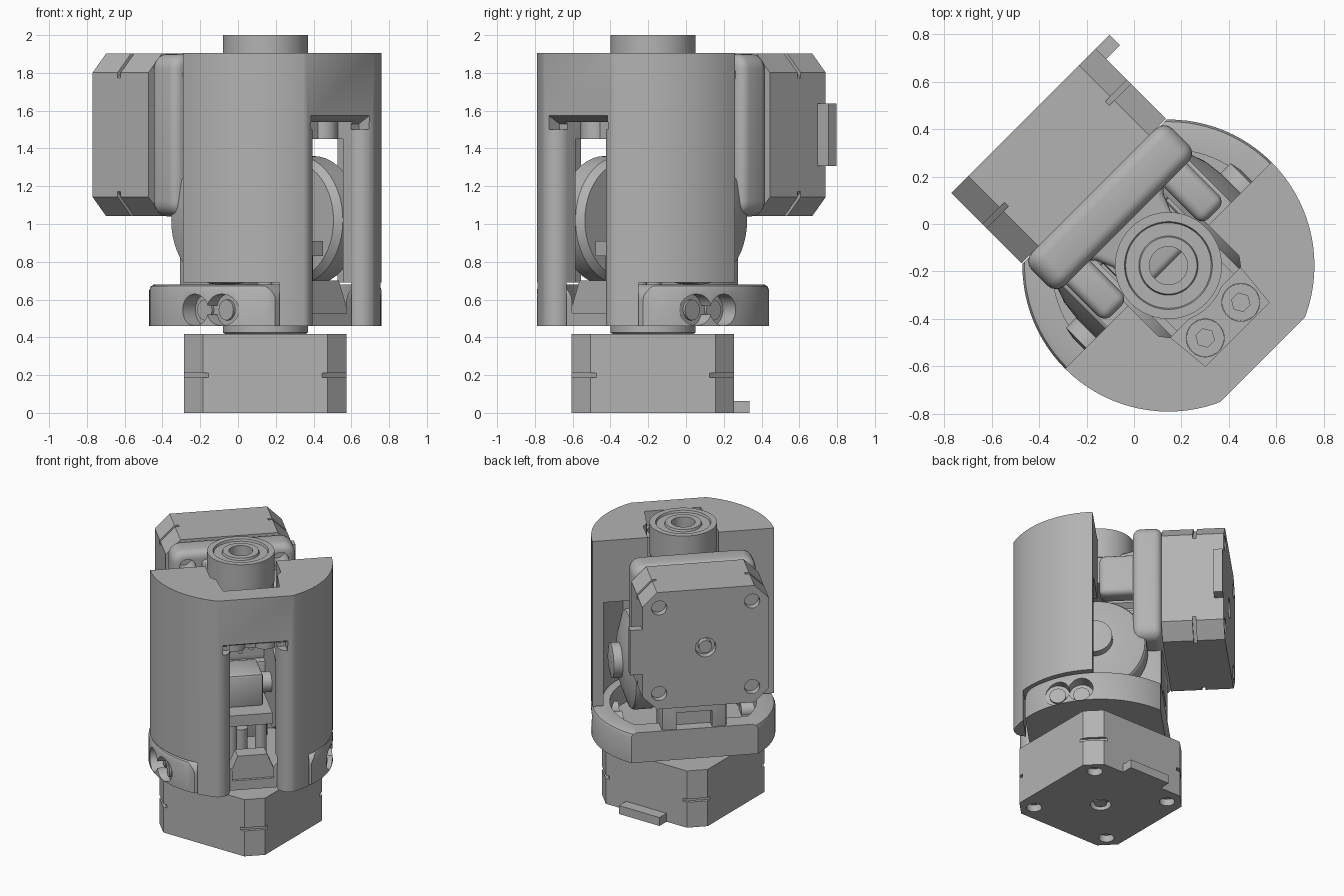
import bpy, bmesh, math
from mathutils import Matrix

cube = bpy.data.objects.get("Cube")
if cube:
    bpy.data.objects.remove(cube, do_unlink=True)

grey = bpy.data.materials.new("plain grey")
grey.use_nodes = True
grey.diffuse_color = (0.45, 0.45, 0.45, 1)
grey.node_tree.nodes["Principled BSDF"].inputs["Base Color"].default_value = grey.diffuse_color
parts = []


def make(name, bm):
    bmesh.ops.remove_doubles(bm, verts=bm.verts, dist=1e-5)
    bmesh.ops.recalc_face_normals(bm, faces=bm.faces)
    me = bpy.data.meshes.new(name)
    bm.to_mesh(me)
    bm.free()
    me.materials.append(grey)
    ob = bpy.data.objects.new(name, me)
    bpy.context.collection.objects.link(ob)
    parts.append(ob)
    return ob


def prism(name, pts, axis, lo, hi):
    """Extrude a 2D outline along x, y or z."""
    place = {"x": lambda a, b, h: (h, a, b), "y": lambda a, b, h: (a, h, b),
             "z": lambda a, b, h: (a, b, h)}[axis]
    bm = bmesh.new()
    low = [bm.verts.new(place(a, b, lo)) for a, b in pts]
    top = [bm.verts.new(place(a, b, hi)) for a, b in pts]
    bm.faces.new(low)
    bm.faces.new(top)
    for i in range(len(pts)):
        j = (i + 1) % len(pts)
        bm.faces.new((low[i], low[j], top[j], top[i]))
    return make(name, bm)


def arc(ca, cb, r, start, end, n=8):
    angles = [math.radians(start + (end - start) * i / n) for i in range(n + 1)]
    return [(ca + r * math.cos(t), cb + r * math.sin(t)) for t in angles]


def disc(name, axis, r, lo, hi, ca=0, cb=0, n=32):
    return prism(name, arc(ca, cb, r, 0, 360, n)[:-1], axis, lo, hi)


def box(name, x0, x1, y0, y1, z0, z1):
    return prism(name, [(x0, y0), (x1, y0), (x1, y1), (x0, y1)], "z", z0, z1)


def lathe(name, profile, n=72):
    """Spin an (r, h) outline, open or closed on the axis, around z."""
    bm = bmesh.new()
    rings = [[bm.verts.new((r * math.cos(2 * math.pi * i / n), r * math.sin(2 * math.pi * i / n), h))
              for i in range(n)] for r, h in profile]
    closed = profile[0][0] > 0
    for k in range(len(rings) if closed else len(rings) - 1):
        a, b = rings[k], rings[(k + 1) % len(rings)]
        for i in range(n):
            j = (i + 1) % n
            bm.faces.new((a[i], a[j], b[j], b[i]))
    bmesh.ops.dissolve_degenerate(bm, dist=1e-6, edges=bm.edges)
    return make(name, bm)


def apply(ob):
    dg = bpy.context.evaluated_depsgraph_get()
    me = bpy.data.meshes.new_from_object(ob.evaluated_get(dg))
    ob.modifiers.clear()
    ob.data = me


def combine(ob, others, op="DIFFERENCE"):
    for other in others:
        mod = ob.modifiers.new("cut", "BOOLEAN")
        mod.operation, mod.solver, mod.object = op, "EXACT", other
        apply(ob)
        parts.remove(other)
        bpy.data.objects.remove(other, do_unlink=True)


def bevel(ob, width, segments=4):
    mod = ob.modifiers.new("round", "BEVEL")
    mod.width, mod.segments, mod.limit_method = width, segments, "ANGLE"
    apply(ob)


def mirrored(pts):
    return pts + [(-a, b) for a, b in reversed(pts)]


# Stepper motors, modelled with the rear plate at z = 0
def motor(name, matrix):
    s, c = 0.43, 0.33
    body = prism(name, [(s, -c), (s, c), (c, s), (-c, s), (-s, c), (-s, -c), (-c, -s), (c, -s)], "z", 0, 0.418)
    cuts = [disc("recess", "z", 0.07, -0.1, 0.05)]
    for a in (-1, 1):
        for b in (-1, 1):
            cuts.append(disc("hole", "z", 0.052, -0.1, 0.05, a * 0.315, b * 0.315, 20))
            cuts.append(prism("slit", [(a * 0.29, b * 0.44), (a * 0.5, b * 0.5), (a * 0.44, b * 0.29)],
                              "z", 0.187, 0.21))
    combine(body, cuts)
    plug = box(name + "_connector", 0.42, 0.512, -0.165, 0.165, 0, 0.062)
    shaft = disc(name + "_shaft", "z", 0.045, 0.01, 0.7)
    for ob in (body, plug, shaft):
        ob.data.transform(matrix)


motor("base_motor", Matrix.Rotation(math.radians(45), 4, "Z"))
motor("upper_motor", Matrix.Translation((0, 0.863, 1.472)) @ Matrix.Rotation(math.radians(90), 4, "X"))

# Outer half shell with a flat front, inner cavity and window
shell = disc("half_shell", "z", 0.615, 0.46, 1.905, n=96)
flare = [(0.16, -0.36)] + arc(0.24, -0.48, 0.08, 180, 270) + [(0.24, -0.7)]
chamber = [p for p in arc(0, 0, 0.54, -52, 52, 24)]
combine(shell, [
    box("back", -1, 1, 0, 1, 0, 3),
    box("front", -1, 1, -1, -0.56, 0, 3),
    prism("chamber", mirrored([(0.335, -0.42)] + chamber), "z", 0.3, 1.45),
    prism("slot", mirrored([(0.21, -0.22), (0.24, -0.18), (0.24, 0.2)]), "z", 0.3, 3),
    prism("pocket", mirrored([(0.19, -0.41), (0.21, -0.2)]), "z", 1.8, 3),
    prism("window", mirrored(flare), "z", 0.3, 1.54),
    prism("window_top", [(-0.48, 1.5), (-0.48, 1.53), (-0.57, 1.58), (-0.57, 1.5)], "x", -0.22, 0.22),
    box("clamp_gap", -1, 1, -0.485, 1, 0.3, 0.69),
    disc("bearing_gap", "z", 0.24, 1.4, 3, n=48),
] + [disc("screw_hole", "z", 0.08, 1.6, 3, x, -0.325) for x in (-0.106, 0.106)])
for x in (-0.106, 0.106):
    combine(disc("shell_screw", "z", 0.079, 1.45, 1.73, x, -0.325),
            [disc("socket", "z", 0.04, 1.68, 1.8, x, -0.325, 6)])

# Base clamp: a rounded tray with a flat back and screw holes on both sides
clamp = lathe("base_clamp", [(0, 0.46), (0.615, 0.46), (0.615, 0.65), (0.606, 0.671), (0.585, 0.68),
                             (0.49, 0.68), (0.49, 0.53), (0, 0.53)], 96)
end = [(-0.7, 0.4), (-0.47, 0.4)] + arc(-0.39, 0.6, 0.08, 180, 90) + [(-0.39, 0.8), (-0.7, 0.8)]
combine(clamp, [prism("ends", end, "x", -1, 1), box("rear", -1, 1, 0.44, 1, 0, 1)])
combine(clamp, [disc("hole", "x", 0.084, s * 0.52, s * 0.8, y, 0.545)
                for s in (-1, 1) for y in (-0.08, -0.24)])
box("clamp_back_wall", -0.4, 0.4, 0.31, 0.44, 0.47, 0.68)
for s in (-1, 1):
    for y in (-0.08, -0.24):
        disc("clamp_screw", "x", 0.055, s * 0.4, s * 0.535, y, 0.545, 20)
prism("front_ramp", [(-0.2, 0.46), (0.2, 0.46), (0.1, 0.7), (-0.1, 0.7)], "y", -0.45, -0.34)

# Bearings
lathe("base_bearing", [(0.05, 0.41), (0.2, 0.41), (0.225, 0.425), (0.225, 0.47), (0.05, 0.47)])
lathe("top_bearing", [(0.08, 1.78), (0.225, 1.78), (0.225, 2.0), (0.185, 2.0), (0.18, 1.985),
                      (0.125, 1.985), (0.12, 2.0), (0.08, 2.0)])

# Motor bracket with a boss carrying the top bearing
corner = arc(0.34, 1.82, 0.08, 90, 0, 5) + arc(0.34, 1.12, 0.08, 0, -90, 5)
bracket = prism("motor_bracket", mirrored(corner), "y", 0.25, 0.445)
bevel(bracket, 0.05)
combine(bracket, [disc("bore", "y", 0.055, 0.2, 0.4, x, z, 20)
                  for x in (-0.315, 0.315) for z in (1.16, 1.79)])
arm = prism("bracket_arm", mirrored([(0.27, 0.3), (0.2, 0.23), (0.17, 0.16), (0.17, 0)]), "z", 1.58, 1.84)
bevel(arm, 0.03, 3)
disc("bearing_boss", "z", 0.222, 1.58, 1.79, n=48)
for s in (-1, 1):
    strut = box("bracket_strut", s * 0.22, s * 0.36, 0.02, 0.3, 1.42, 1.72)
    bevel(strut, 0.04)
foot = box("bracket_foot", -0.22, 0.22, 0.2, 0.43, 0.5, 1.08)
bevel(foot, 0.02, 2)
combine(foot, [box("foot_notch", -0.12, 0.12, 0.36, 0.5, 0.66, 0.8)])

# Side gears on a cross axle
for s, side in ((-1, "right"), (1, "left")):
    gear = lathe(side + "_side_gear", [(0, 0.2), (0.31, 0.2), (0.34, 0.24), (0.34, 0.36), (0.33, 0.375),
                                       (0.2, 0.42), (0.12, 0.43), (0.12, 0.49), (0.07, 0.5), (0, 0.5)], 48)
    gear.data.transform(Matrix.Translation((0, 0, 1.02)) @ Matrix.Rotation(s * math.pi / 2, 4, "Y"))
disc("cross_axle", "x", 0.07, -0.4, 0.4, 0, 1.02)
hub = box("centre_hub", -0.13, 0.13, -0.13, 0.13, 0.9, 1.14)
bevel(hub, 0.02, 2)
for x in (-0.1, 0.1):
    disc("base_post", "z", 0.04, 0.5, 0.85, x, -0.2, 20)
box("post_bridge", -0.17, 0.17, -0.26, 0.1, 0.83, 0.91)

# Toothed pinion on the upper motor shaft
teeth = []
for i in range(14):
    for k, r in enumerate((0.15, 0.15, 0.19, 0.19)):
        t = 2 * math.pi * (i + k / 4) / 14
        teeth.append((r * math.cos(t), 1.4 + r * math.sin(t)))
prism("pinion", teeth, "y", 0.06, 0.24)

# Turn the whole assembly so its flat front faces a corner
frame = Matrix.Translation((0.145, -0.175, 0)) @ Matrix.Rotation(math.radians(45), 4, "Z")
bpy.ops.object.select_all(action="DESELECT")
for ob in parts:
    ob.data.transform(frame)
    ob.select_set(True)
bpy.context.view_layer.objects.active = parts[0]
bpy.ops.object.shade_smooth_by_angle(angle=math.radians(30))
